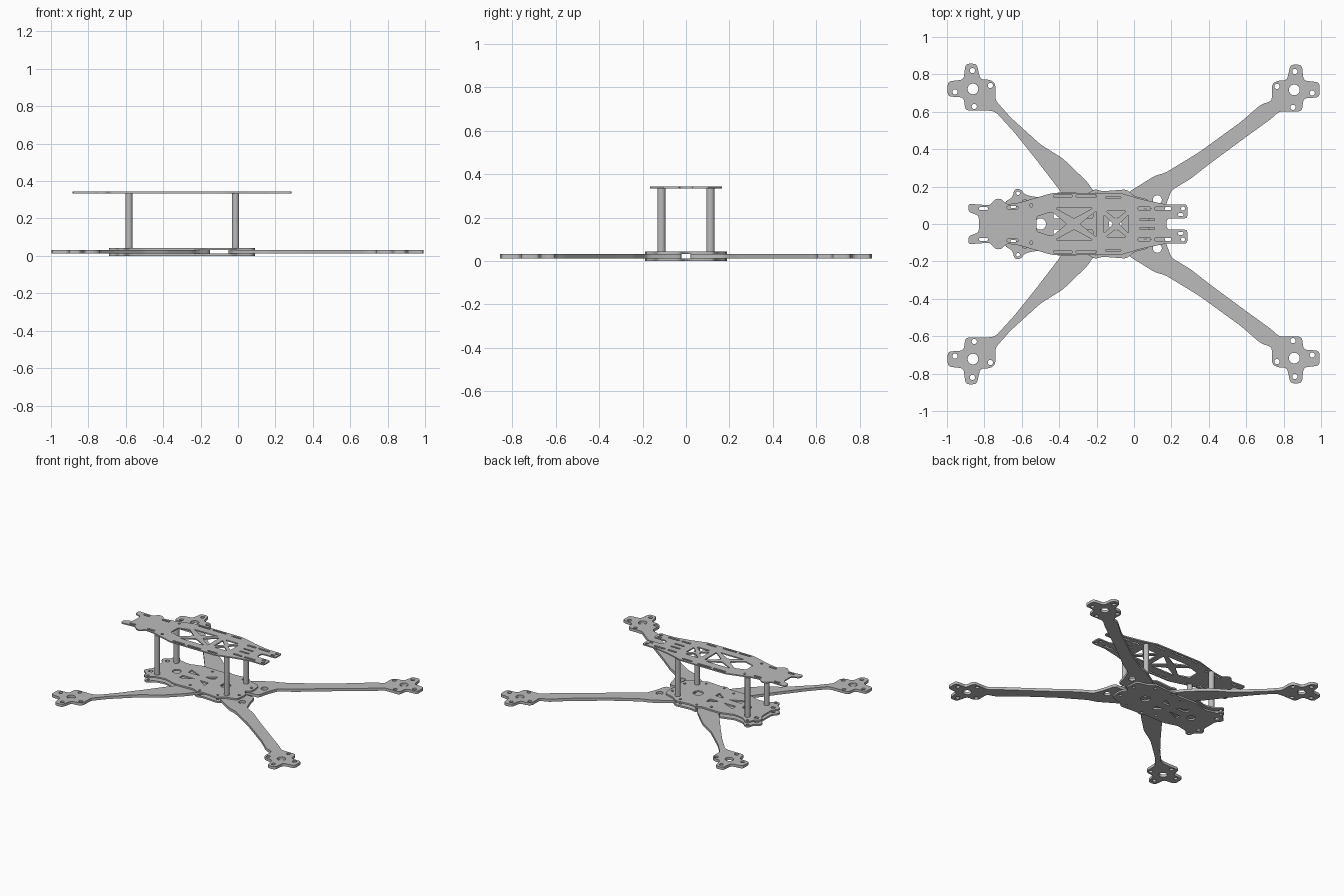
import bpy
import math
from mathutils import Vector

start_cube = bpy.data.objects.get("Cube")
if start_cube:
    bpy.data.objects.remove(start_cube, do_unlink=True)

gray = bpy.data.materials.new("plain gray")
gray.use_nodes = True
gray.diffuse_color = (0.5, 0.5, 0.5, 1)
gray.node_tree.nodes["Principled BSDF"].inputs["Base Color"].default_value = gray.diffuse_color


def rounded(points, radius, steps=4):
    """Replace every corner of a closed outline with a small curve."""
    result = []
    points = [Vector(p) for p in points]
    for i, corner in enumerate(points):
        before = points[i - 1] - corner
        after = points[(i + 1) % len(points)] - corner
        a = corner + before.normalized() * min(radius, before.length * 0.45)
        b = corner + after.normalized() * min(radius, after.length * 0.45)
        for step in range(steps):
            t = step / (steps - 1)
            result.append(a * (1 - t) ** 2 + corner * 2 * t * (1 - t) + b * t * t)
    return result


def circle(x, y, radius, sides=16):
    turn = math.tau / sides
    return [(x + radius * math.cos(turn * i), y + radius * math.sin(turn * i))
            for i in range(sides)]


def box(left, right, low, high):
    return rounded([(left, low), (right, low), (right, high), (left, high)], 0.008)


def flipped(points):
    return [(p[0], -p[1]) for p in points]


def both_sides(shapes):
    return shapes + [flipped(shape) for shape in shapes]


def symmetric(half):
    """Close a half outline with its mirrored copy, skipping points on the axis."""
    return half + [(x, -y) for x, y in reversed(half) if y != 0]


def cut_plate(name, outline, holes, bottom, top):
    """Extrude a flat outline with holes into a solid plate."""
    curve = bpy.data.curves.new(name, "CURVE")
    curve.dimensions = "2D"
    curve.fill_mode = "BOTH"
    curve.extrude = (top - bottom) / 2
    for shape in [outline] + holes:
        spline = curve.splines.new("POLY")
        spline.points.add(len(shape) - 1)
        for point, place in zip(spline.points, shape):
            point.co = (place[0], place[1], 0, 1)
        spline.use_cyclic_u = True
        spline.use_smooth = False
    helper = bpy.data.objects.new(name + " curve", curve)
    bpy.context.collection.objects.link(helper)
    graph = bpy.context.evaluated_depsgraph_get()
    mesh = bpy.data.meshes.new_from_object(helper.evaluated_get(graph))
    bpy.data.objects.remove(helper, do_unlink=True)
    mesh.materials.clear()
    mesh.materials.append(gray)
    plate = bpy.data.objects.new(name, mesh)
    plate.location.z = (bottom + top) / 2
    bpy.context.collection.objects.link(plate)
    return plate


# Layer heights
ARM_BOTTOM, ARM_TOP = 0.012, 0.032
BASE_TOP, DECK_BOTTOM, DECK_TOP = 0.043, 0.334, 0.343

# Motor mount, listed clockwise around its centre
mount = [(-.12, -.06), (-.12, .03), (-.09, .05), (-.04, .05), (-.02, .135),
         (.04, .135), (.05, .05), (.135, .04), (.135, -.04), (.05, -.045),
         (.04, -.115), (-.08, -.115)]
mount_screws = [(.003, .098), (.096, -.016), (-.093, .019), (-.007, -.094)]

# Arms: outer edge to the mount, then the other edge back to the root
right_in = [(-.05, .02), (-.05, .1), (-.03, .17), (.11, .257), (.17, .275),
            (.35, .385), (.57, .545), (.68, .64)]
right_out = [(.73, .56), (.57, .444), (.41, .326), (.3, .24), (.2, .18),
             (.17, .1), (.15, .02)]
left_in = [(-.15, .02), (-.15, .12), (-.22, .18), (-.25, .225), (-.38, .35),
           (-.5, .425), (-.66, .57)]
left_out = [(-.74, .6), (-.64, .49), (-.53, .353), (-.39, .171), (-.36, .1),
            (-.33, .02)]


def arm(name, inward, outward, centre, direction, extra_holes):
    def placed(points):
        return [(centre[0] + direction * x, centre[1] + y) for x, y in points]
    outline = rounded(inward + placed(mount) + outward, 0.02)
    holes = [circle(x, y, 0.014) for x, y in placed(mount_screws)]
    holes += [circle(*centre, 0.029)] + extra_holes
    for side, change in (("left", list), ("right", flipped)):
        cut_plate(side + "_" + name, change(outline), [change(h) for h in holes],
                  ARM_BOTTOM, ARM_TOP)


arm("positive_arm", right_in, right_out, (.857, .717), 1, [circle(.125, .13, .024)])
arm("negative_arm", left_in, left_out, (-.861, .722), -1, [])

# Base plates sandwiching the arms
base_half = [(-.66, 0), (-.66, .06), (-.69, .09), (-.69, .12), (-.65, .14),
             (-.64, .185), (-.61, .19), (-.58, .155), (-.5, .14), (-.4, .17),
             (-.24, .165), (-.21, .188), (-.17, .175), (-.04, .185), (0, .15),
             (.08, .13), (.09, .08), (.09, .03), (.05, 0)]
base_outline = rounded(symmetric(base_half), 0.018)
base_holes = both_sides([
    circle(-.62, .165, .01), circle(-.2, .16, .009), circle(-.06, .15, .009),
    circle(.06, .07, .01), circle(-.3, .13, .009), box(-.66, -.63, .085, .11),
    rounded([(-.43, .03), (-.43, .075), (-.33, .03)], .01),
    rounded([(-.29, .03), (-.22, .08), (-.22, .03)], .01)])
base_holes += [circle(-.1, 0, .035), circle(-.5, 0, .03)]
cut_plate("bottom_plate", base_outline, base_holes, 0, ARM_BOTTOM)
cut_plate("middle_plate", base_outline, base_holes, ARM_TOP, BASE_TOP)

# Upper deck with forked nose and truss windows
deck_half = [(-.83, 0), (-.83, .045), (-.885, .065), (-.885, .108), (-.77, .1),
             (-.74, .135), (-.71, .135), (-.68, .105), (-.61, .115), (-.44, .165),
             (-.07, .165), (.05, .13), (.17, .105), (.285, .105), (.285, .03),
             (.18, .03), (.17, 0)]
deck_holes = both_sides([
    box(-.43, -.33, .142, .155), box(-.31, -.2, .142, .155), box(-.15, -.07, .135, .148),
    box(.02, .09, .075, .09), box(.11, .2, .075, .09), box(.235, .265, .042, .058),
    box(-.83, -.78, .075, .09), box(-.68, -.62, .08, .095),
    circle(.262, .083, .011), circle(-.55, .1, .009),
    rounded([(-.42, .085), (-.22, .085), (-.32, .03)], .01),
    rounded([(-.15, .07), (-.04, .07), (-.095, .025)], .01),
    box(.03, .11, .018, .03)])
deck_holes += [
    rounded([(-.52, -.04), (-.52, .04), (-.44, .065), (-.36, 0), (-.44, -.065)], .01),
    rounded([(-.2, -.07), (-.29, 0), (-.2, .07)], .01),
    rounded([(-.16, -.05), (-.16, .05), (-.11, 0)], .01),
    rounded([(-.03, .05), (-.03, -.05), (-.08, 0)], .01)]
cut_plate("upper_deck", rounded(symmetric(deck_half), 0.015), deck_holes,
          DECK_BOTTOM, DECK_TOP)

# Standoff posts between base and deck
for end, x in (("rear", -.583), ("nose", -.013)):
    for side, y in (("left", .113), ("right", -.113)):
        bpy.ops.mesh.primitive_cylinder_add(
            vertices=24, radius=0.019, depth=DECK_BOTTOM - BASE_TOP,
            location=(x, y, (DECK_BOTTOM + BASE_TOP) / 2))
        post = bpy.context.object
        post.name = end + "_" + side + "_standoff"
        post.data.materials.append(gray)
        bpy.ops.object.shade_smooth_by_angle()
